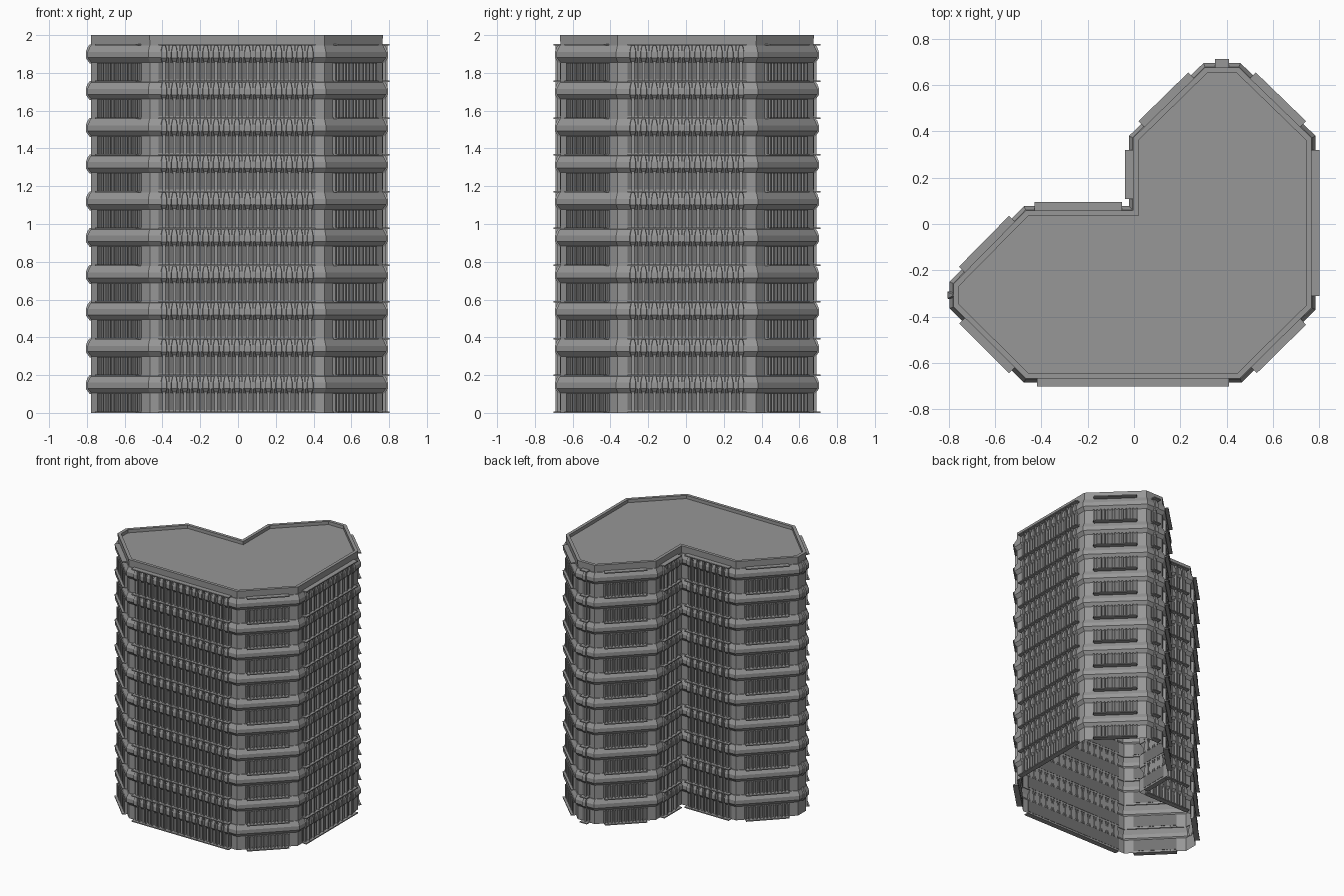
import bpy, bmesh
from mathutils import Vector

if "Cube" in bpy.data.objects:
    bpy.data.objects.remove(bpy.data.objects["Cube"])

FLOORS, H = 10, 0.1945
# Footprint at the spandrel face, counter-clockwise
FOOT = [(-0.475, -0.685), (0.465, -0.685), (0.785, -0.37), (0.785, 0.38),
        (0.46, 0.695), (0.30, 0.695), (-0.022, 0.38), (-0.022, 0.077),
        (-0.475, 0.077), (-0.797, -0.25), (-0.797, -0.365)]
FOOT = [Vector(p) for p in FOOT]
N = len(FOOT)


def grey(name, v):
    m = bpy.data.materials.new(name)
    m.diffuse_color = (v, v, v, 1)
    m.use_nodes = True
    m.node_tree.nodes["Principled BSDF"].inputs["Base Color"].default_value = m.diffuse_color
    return m


CONCRETE, DARK = grey("concrete", 0.31), grey("dark_window", 0.17)


def offset(d):
    """Footprint moved outward by d with mitred corners."""
    out = []
    for i, p in enumerate(FOOT):
        a = (p - FOOT[i - 1]).normalized()
        b = (FOOT[(i + 1) % N] - p).normalized()
        na, nb = Vector((a.y, -a.x)), Vector((b.y, -b.x))
        out.append(p + (na + nb) * (d / (1 + na.dot(nb))))
    return out


def finish(bm, name, mat=CONCRETE):
    me = bpy.data.meshes.new(name)
    bm.to_mesh(me)
    bm.free()
    me.materials.append(mat)
    ob = bpy.data.objects.new(name, me)
    bpy.context.collection.objects.link(ob)
    return ob


def loft(bm, rings, close_bottom=True):
    """Skin equal-length rings of points, capping the ends."""
    vs = [[bm.verts.new(p) for p in r] for r in rings]
    n = len(vs[0])
    for lo, hi in zip(vs, vs[1:]):
        for i in range(n):
            j = (i + 1) % n
            bm.faces.new((lo[i], lo[j], hi[j], hi[i]))
    if close_bottom:
        bm.faces.new(vs[0][::-1])
    bm.faces.new(vs[-1])


# Shell: recessed walls and projecting spandrel bands, open underneath
prof = []
for k in range(FLOORS):
    z = k * H
    prof += [(-0.02, z), (-0.02, z + 0.105), (0, z + 0.130), (0, z + 0.160), (-0.016, z + 0.1935)]
top = FLOORS * H
prof += [(-0.02, top), (-0.018, 2.0), (-0.042, 2.0), (-0.042, 1.975)]
bm = bmesh.new()
loft(bm, [[(p.x, p.y, z) for p in offset(d)] for d, z in prof], False)
finish(bm, "tower_shell")


class Side:
    """Local frame of one facade: s along, d outward, z up."""
    def __init__(self, i, start, end):
        a, b = FOOT[i], FOOT[(i + 1) % N]
        self.t = (b - a).normalized()
        self.n = Vector((self.t.y, -self.t.x))
        self.a = a
        self.s0, self.s1 = start, (b - a).length - end

    def pt(self, s, d, z):
        p = self.a + self.t * s + self.n * d
        return (p.x, p.y, z)

    def box(self, bm, s0, s1, d0, d1, z0, z1):
        loft(bm, [[self.pt(s0, d1, z), self.pt(s1, d1, z), self.pt(s1, d0, z), self.pt(s0, d0, z)]
                  for z in (z0, z1)])

    def knob(self, bm, s, z):
        # swelling bracket: narrow stem, full belly, pointed top
        rings = []
        for h, w, d in ((0.100, 0.009, -0.012), (0.128, 0.021, 0.009),
                        (0.160, 0.021, 0.009), (0.185, 0.014, 0.000), (0.200, 0.007, -0.012)):
            rings.append([self.pt(s - w * 0.7, d, z + h), self.pt(s + w * 0.7, d, z + h),
                          self.pt(s + w, -0.022, z + h), self.pt(s - w, -0.022, z + h)])
        loft(bm, rings)


finned = [Side(0, 0.055, 0.055), Side(2, 0.06, 0.06), Side(4, 0.05, 0.05),
          Side(6, 0.06, 0.03), Side(7, 0.03, 0.045)]
bays = [Side(i, 0.075, 0.075) for i in (1, 3, 5, 8, 10)]
nose = Side(9, 0, 0)

# Thin sills under every window row
bm = bmesh.new()
for k in range(FLOORS + 1):
    z = k * H
    for sd in finned + bays:
        sd.box(bm, sd.s0, sd.s1, -0.022, 0.017, z, z + 0.008)
finish(bm, "window_sills")

# Brackets, mullions and dark glass of the long sides
kb, mb, gb = bmesh.new(), bmesh.new(), bmesh.new()
for k in range(FLOORS):
    z = k * H
    for sd in finned:
        length = sd.s1 - sd.s0
        n = max(1, round(length / 0.055))
        step = length / n
        sd.box(gb, sd.s0, sd.s1, -0.023, -0.017, z + 0.015, z + 0.102)
        for i in range(n):
            s = sd.s0 + (i + 0.5) * step
            sd.knob(kb, s, z)
            sd.box(mb, s - 0.008, s + 0.008, -0.022, -0.004, z + 0.008, z + 0.115)
            if i:
                e = sd.s0 + i * step
                sd.box(mb, e - 0.004, e + 0.004, -0.022, 0.006, z + 0.008, z + H)
    nose.knob(kb, (nose.s0 + nose.s1) / 2, z)
finish(kb, "spandrel_brackets")
finish(mb, "long_side_mullions")

# Barred windows of the diagonal corners
bm = bmesh.new()
for k in range(FLOORS):
    z = k * H
    for sd in bays:
        n = 12
        step = (sd.s1 - sd.s0) / n
        sd.box(gb, sd.s0, sd.s1, -0.023, -0.017, z + 0.015, z + 0.102)
        for i in range(n + 1):
            s = sd.s0 + i * step
            sd.box(bm, s - 0.005, s + 0.005, -0.022, 0.0, z + 0.008, z + 0.102)
finish(bm, "corner_window_bars")
finish(gb, "window_glass", DARK)
